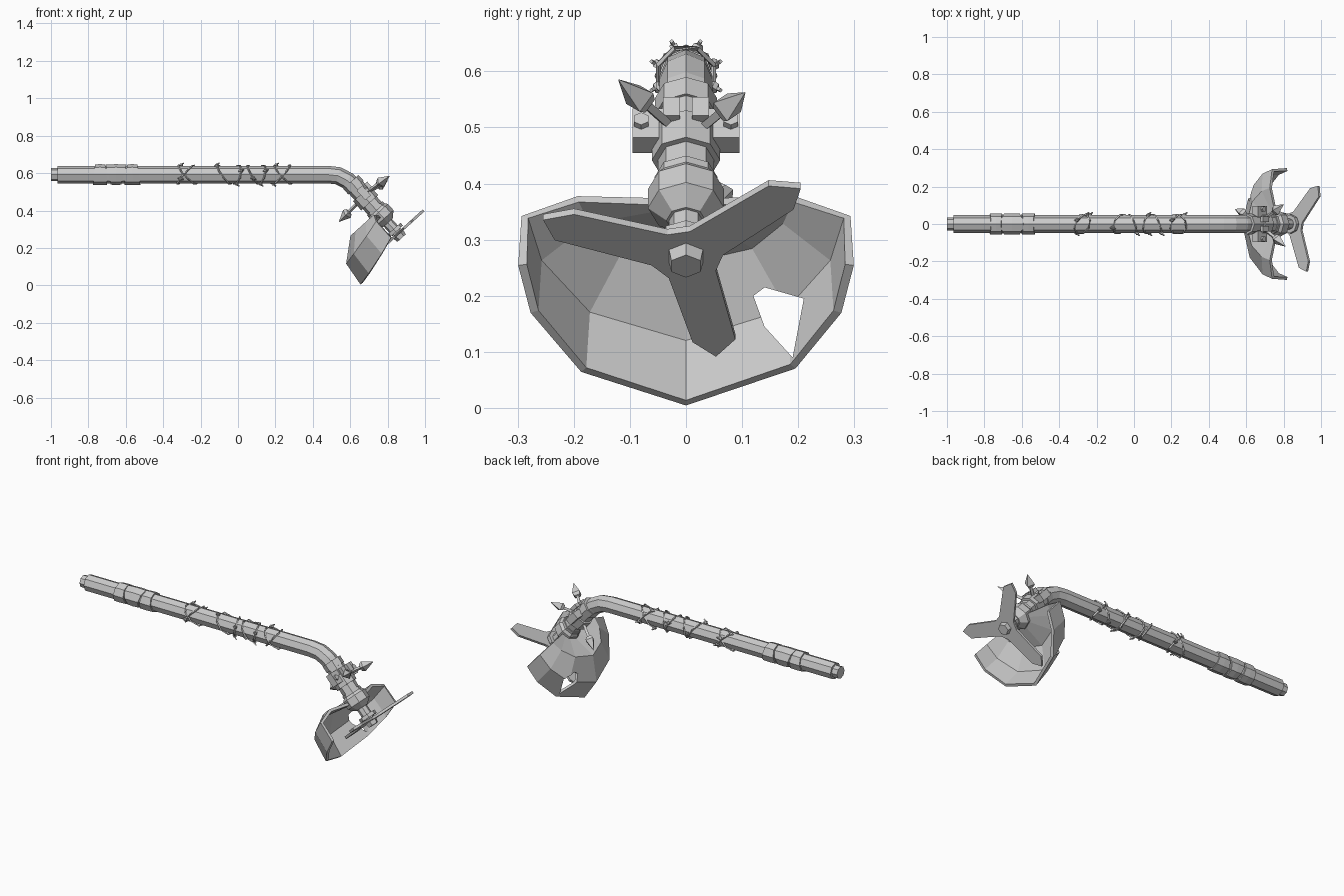
import bpy, bmesh, math
from mathutils import Vector, Matrix

cube = bpy.data.objects.get("Cube")
if cube:
    bpy.data.objects.remove(cube)

grey = bpy.data.materials.new("plain grey")
grey.use_nodes = True
grey.diffuse_color = (0.6, 0.6, 0.6, 1)
grey.node_tree.nodes["Principled BSDF"].inputs["Base Color"].default_value = grey.diffuse_color

X, Y = Vector((1, 0, 0)), Vector((0, 1, 0))
HUB = Vector((0.855, 0, 0.275))               # centre of the cutting blade
UP = Vector((-0.67, 0, 0.74)).normalized()    # along the sloping head, towards the shaft
OUT = Vector((0.74, 0, 0.67)).normalized()    # in the blade plane, away from the user
SHAFT_Z = 0.592


def head(u, y, a):
    """Point in the tilted frame of the head."""
    return HUB + OUT * u + Y * y + UP * a


def finish(name, bm):
    bmesh.ops.recalc_face_normals(bm, faces=bm.faces)
    mesh = bpy.data.meshes.new(name)
    bm.to_mesh(mesh)
    bm.free()
    mesh.materials.append(grey)
    obj = bpy.data.objects.new(name, mesh)
    bpy.context.collection.objects.link(obj)
    return obj


def loft(name, rings, sides=8, closed=False):
    """Skin a row of rings given as (centre, direction, radius)."""
    bm = bmesh.new()
    loops = []
    for centre, direction, radius in rings:
        t = direction.normalized()
        ref = Y if abs(t.y) < 0.95 else X
        n = t.cross(ref).normalized()
        s = n.cross(t)
        loops.append([bm.verts.new(centre + radius * (n * math.cos(k * math.tau / sides)
                      + s * math.sin(k * math.tau / sides))) for k in range(sides)])
    pairs = list(zip(loops, loops[1:]))
    if closed:
        pairs.append((loops[-1], loops[0]))
    else:
        bm.faces.new(loops[0])
        bm.faces.new(loops[-1])
    for a, b in pairs:
        for k in range(sides):
            j = (k + 1) % sides
            bm.faces.new((a[k], a[j], b[j], b[k]))
    return finish(name, bm)


def rod(name, start, end, r, sides=6, r2=None):
    d = end - start
    return loft(name, [(start, d, r), (end, d, r if r2 is None else r2)], sides)


def prism(name, points, offset):
    bm = bmesh.new()
    base = bm.faces.new([bm.verts.new(p) for p in points])
    new = bmesh.ops.extrude_face_region(bm, geom=[base])["geom"]
    bmesh.ops.translate(bm, vec=offset, verts=[v for v in new if isinstance(v, bmesh.types.BMVert)])
    return finish(name, bm)


def box(name, centre, su, sy, sa):
    corners = [head(*centre) + OUT * i * su / 2 + Y * j * sy / 2 - UP * sa / 2
               for i, j in ((-1, -1), (1, -1), (1, 1), (-1, 1))]
    return prism(name, corners, UP * sa)


# Main shaft with its bend, and the end plug
path = [Vector((x, 0, z)) for x, z in ((-0.965, SHAFT_Z), (0.48, SHAFT_Z), (0.535, 0.586),
                                       (0.585, 0.56), (0.635, 0.515), (0.675, 0.47))]
rings = []
for i, p in enumerate(path):
    t = (path[min(i + 1, len(path) - 1)] - p).normalized() + (p - path[max(i - 1, 0)]).normalized()
    rings.append((p, t, 0.047))
loft("shaft", rings)
rod("shaft_plug", Vector((-1, 0, SHAFT_Z)), Vector((-0.96, 0, SHAFT_Z)), 0.035, 8)

# Grip wraps, cut slightly slanted
for i, (x0, x1, tilt) in enumerate(((-0.77, -0.705, 0.1), (-0.695, -0.61, -0.25), (-0.6, -0.53, 0.15))):
    d0, d1 = Vector((1, 0, -tilt)), Vector((1, 0, tilt))
    loft(f"grip_wrap_{i}", [(Vector((x0, 0, SHAFT_Z)), d0, 0.055),
                            (Vector(((x0 + x1) / 2, 0, SHAFT_Z)), X, 0.056),
                            (Vector((x1, 0, SHAFT_Z)), d1, 0.055)])

# Tilted loops of barbed wire around the shaft
loops = ((-0.28, 0.045, 0.01), (-0.27, -0.045, 0.02), (-0.075, -0.035, 0.015), (-0.005, 0.01, -0.02),
         (0.08, -0.03, 0.01), (0.125, 0.012, -0.02), (0.235, 0.045, -0.01), (0.24, -0.045, 0.015))
for i, (xc, lean, sway) in enumerate(loops):
    ring = []
    for k in range(8):
        a = (k + 0.5) * math.tau / 8
        c, s = math.cos(a), math.sin(a)
        pos = Vector((xc + lean * s + sway * c, 0.053 * c, SHAFT_Z + 0.053 * s))
        ring.append((pos, Vector((lean * c - sway * s, -0.053 * s, 0.053 * c)), 0.005))
    loft(f"wire_loop_{i}", ring, 4, True)
    for k in (i % 8, (i * 3 + 4) % 8):
        p, t, _ = ring[k]
        out = Vector((0, p.y, p.z - SHAFT_Z)).normalized()
        rod(f"wire_barb_{i}_{k}", p - X * 0.014 - out * 0.004, p + X * 0.014 + out * 0.014, 0.004, 4)
        loft(f"wire_knot_{i}_{k}", [(p - t.normalized() * 0.007, t, 0.009),
                                    (p + t.normalized() * 0.007, t, 0.009)], 6)

# Stepped collars of the head: start, end, radius
for i, (a0, a1, r) in enumerate(((0.375, 0.335, 0.055), (0.34, 0.27, 0.05), (0.29, 0.225, 0.061),
                                 (0.23, 0.165, 0.05), (0.185, 0.17, 0.056), (0.1, 0.01, 0.03),
                                 (0.035, 0.015, 0.05))):
    rod(f"head_collar_{i}", head(0, 0, a0), head(0, 0, a1), r, 8)
loft("gear_housing", [(head(0, 0, a), UP, r) for a, r in
                      ((0.175, 0.052), (0.155, 0.068), (0.11, 0.068), (0.08, 0.035))])

# Clamp with bolts
box("clamp", (0.012, 0, 0.285), 0.04, 0.19, 0.07)
for s in (-1, 1):
    rod(f"clamp_bolt_{s}", head(0.02, s * 0.08, 0.285), head(0.044, s * 0.08, 0.285), 0.015)
    box(f"spike_bracket_{s}", (0.056, s * 0.026, 0.295), 0.02, 0.03, 0.045)

# Arrow-shaped spikes: foot and tip
for i, (foot, tip) in enumerate((((0.70, -0.03, 0.505), (0.81, -0.12, 0.585)),
                                 ((0.70, 0.03, 0.5), (0.8, 0.105, 0.562)),
                                 ((0.64, 0.025, 0.44), (0.54, 0.08, 0.34)))):
    foot, tip = Vector(foot), Vector(tip)
    d = tip - foot
    loft(f"spike_{i}", [(foot + d * f, d, r) for f, r in
                        ((0, 0.01), (0.45, 0.01), (0.47, 0.02), (0.58, 0.029), (1, 0.001))], 4)

# Three-armed blade and its nut
outline = []
for angle in (43, 161, 283):
    rot = Matrix.Rotation(math.radians(angle), 2)
    for r, s in ((0.05, -0.043), (0.225, -0.04), (0.272, -0.008), (0.235, 0.036), (0.05, 0.043)):
        y, u = rot @ Vector((r, s))
        outline.append(head(u, y, -0.006))
prism("blade", outline, UP * 0.014)
rod("blade_nut", head(0, 0, 0), head(0, 0, -0.03), 0.036, 6, 0.03)

# Guard: a half bowl swept about the head, then thickened
bm = bmesh.new()
rows = []
for phi in (-82, -64, -36, 0, 38, 64, 82):
    f = abs(phi) / 82
    c, s = math.cos(math.radians(phi)), math.sin(math.radians(phi))
    section = ((0.33 - 0.028 * f, -0.066 + 0.076 * f ** 2),
               (0.312 - 0.016 * f, 0.068 + 0.06 * f ** 2),
               (0.195, 0.163), (0.05, 0.14))
    rows.append([bm.verts.new(head(-r * c, r * s, a)) for r, a in section])
for p, q in zip(rows, rows[1:]):
    for k in range(3):
        bm.faces.new((p[k], p[k + 1], q[k + 1], q[k]))
guard = finish("guard", bm)
solid = guard.modifiers.new("thickness", "SOLIDIFY")
solid.thickness = 0.016
solid.offset = -1

# Broken hole through one side of the guard
cutter = prism("guard_hole_cutter", [Vector((0.5, y, z)) for y, z in
               ((0.12, 0.2), (0.14, 0.215), (0.21, 0.195), (0.19, 0.09), (0.14, 0.145))], X * 0.4)
cut = guard.modifiers.new("hole", "BOOLEAN")
cut.object = cutter
cut.solver = "EXACT"
bpy.context.view_layer.update()
baked = bpy.data.meshes.new_from_object(guard.evaluated_get(bpy.context.evaluated_depsgraph_get()))
guard.modifiers.clear()
guard.data = baked
bpy.data.objects.remove(cutter)
